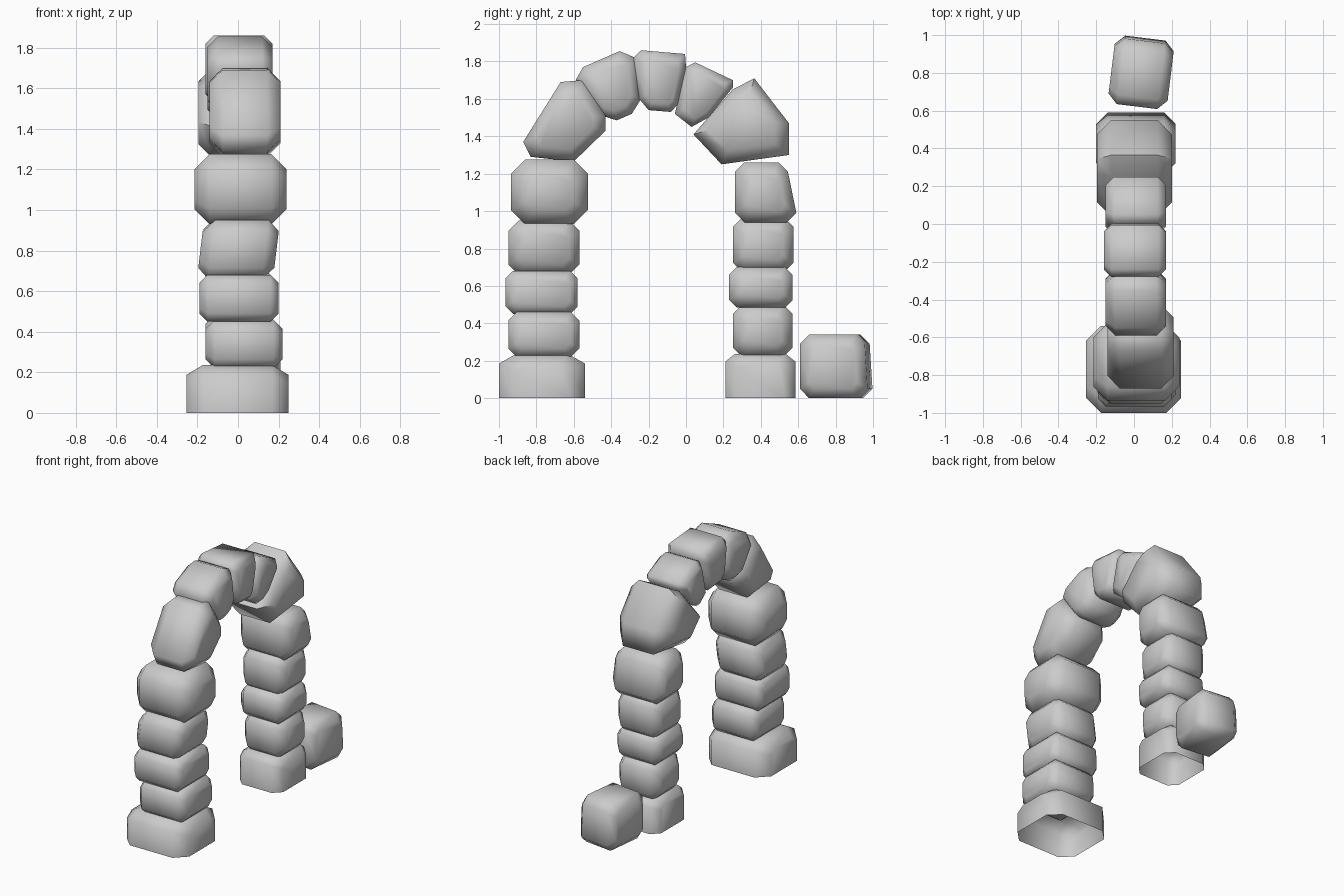
import bpy, bmesh, math
from mathutils import Matrix

if "Cube" in bpy.data.objects:
    bpy.data.objects.remove(bpy.data.objects["Cube"])


def stone(name, prof, x0, x1, inset=0.06, shear=0.0, open_base=False):
    """Chamfered stone: a y-z profile lofted along x with smaller end caps."""
    ys = [p[0] for p in prof]
    zs = [p[1] for p in prof]
    cy, cz = (min(ys) + max(ys)) / 2, (min(zs) + max(zs)) / 2
    h, w = max(zs) - min(zs), max(ys) - min(ys)
    sy, sz = 1 - 2 * inset / w, 1 - 2 * inset / h
    pz = cz
    if open_base:
        pz, sz = 0.0, 1 - 0.6 * inset / h
    bm = bmesh.new()
    rings = []
    for x, cap in ((x0, 1), (x0 + inset, 0), (x1 - inset, 0), (x1, 1)):
        ring = []
        for y, z in prof:
            if cap:
                y, z = cy + (y - cy) * sy, pz + (z - pz) * sz
            ring.append(bm.verts.new((x + shear * (z - cz), y, z)))
        rings.append(ring)
    n = len(prof)
    for a, b in zip(rings, rings[1:]):
        for i in range(n):
            j = (i + 1) % n
            if open_base and i == 0:      # underside stays open
                continue
            bm.faces.new((a[i], a[j], b[j], b[i]))
    bm.faces.new(rings[0])
    bm.faces.new(rings[-1])
    bmesh.ops.recalc_face_normals(bm, faces=bm.faces)
    me = bpy.data.meshes.new(name)
    bm.to_mesh(me)
    bm.free()
    ob = bpy.data.objects.new(name, me)
    bpy.context.collection.objects.link(ob)
    bpy.ops.object.select_all(action='DESELECT')
    ob.select_set(True)
    bpy.context.view_layer.objects.active = ob
    bpy.ops.object.shade_smooth_by_angle(angle=math.radians(60))
    return ob


def octagon(y0, y1, z0, z1, c, top_in=0.0):
    """Chamfered rectangle; top_in pulls in the upper right side."""
    return [(y0 + c, z0), (y1 - c, z0), (y1, z0 + c), (y1 - top_in, z1 - c),
            (y1 - c - top_in, z1), (y0 + c, z1), (y0, z1 - c), (y0, z0 + c)]


def base(y0, y1, h, c, d):
    return [(y0, 0), (y1, 0), (y1, h - d), (y1 - c, h), (y0 + c, h), (y0, h - d)]


# Front pillar
stone("front_pillar_base", base(-1.0, -0.54, 0.235, 0.09, 0.05), -0.255, 0.25, 0.08, open_base=True)
for i, (y0, y1, z0, z1, x0, x1, c, sh) in enumerate((
        (-0.95, -0.57, 0.22, 0.46, -0.16, 0.22, 0.045, 0),
        (-0.965, -0.58, 0.45, 0.68, -0.19, 0.20, 0.04, 0),
        (-0.95, -0.57, 0.66, 0.95, -0.185, 0.19, 0.055, 0.12),
        (-0.935, -0.525, 0.93, 1.275, -0.215, 0.24, 0.075, 0))):
    stone(f"front_pillar_stone_{i + 1}", octagon(y0, y1, z0, z1, c), x0, x1, c, sh)

# Back pillar
stone("back_pillar_base", base(0.21, 0.585, 0.235, 0.05, 0.04), -0.17, 0.18, 0.055, open_base=True)
for i, (y0, y1, z0, z1, x0, x1, c, ti) in enumerate((
        (0.25, 0.57, 0.22, 0.50, -0.16, 0.18, 0.05, 0),
        (0.23, 0.57, 0.485, 0.70, -0.17, 0.19, 0.04, 0),
        (0.25, 0.575, 0.68, 0.96, -0.17, 0.18, 0.045, 0),
        (0.262, 0.59, 0.94, 1.26, -0.20, 0.22, 0.05, 0.045))):
    stone(f"back_pillar_stone_{i + 1}", octagon(y0, y1, z0, z1, c, ti), x0, x1, c + 0.01)

# Arch stones, silhouettes seen from the side
arch = (
    ([(-0.87, 1.37), (-0.83, 1.29), (-0.60, 1.265), (-0.43, 1.43), (-0.43, 1.51),
      (-0.55, 1.70), (-0.67, 1.69)], -0.14, 0.21, 0.065),
    ([(-0.59, 1.70), (-0.45, 1.51), (-0.37, 1.485), (-0.29, 1.52), (-0.24, 1.60),
      (-0.27, 1.82), (-0.355, 1.855), (-0.55, 1.77)], -0.15, 0.17, 0.05),
    ([(-0.28, 1.82), (-0.25, 1.60), (-0.20, 1.54), (-0.08, 1.53), (-0.045, 1.57),
      (0.0, 1.77), (-0.005, 1.84), (-0.24, 1.86)], -0.16, 0.17, 0.04),
    ([(-0.06, 1.52), (0.03, 1.45), (0.12, 1.50), (0.25, 1.66), (0.25, 1.70),
      (0.05, 1.795), (0.0, 1.77)], -0.15, 0.17, 0.045),
    ([(0.04, 1.41), (0.19, 1.25), (0.55, 1.30), (0.55, 1.47), (0.365, 1.71),
      (0.25, 1.65)], -0.195, 0.20, 0.075),
)
for i, (prof, x0, x1, c) in enumerate(arch):
    stone(f"arch_stone_{i + 1}", prof, x0, x1, c)

# Fallen stone beside the back pillar, slightly turned
loose = stone("fallen_stone", octagon(-0.18, 0.185, 0, 0.34, 0.05, 0.015), -0.16, 0.155, 0.05)
loose.data.transform(Matrix.Translation((0.04, 0.80, 0)) @ Matrix.Rotation(math.radians(-7), 4, 'Z'))
